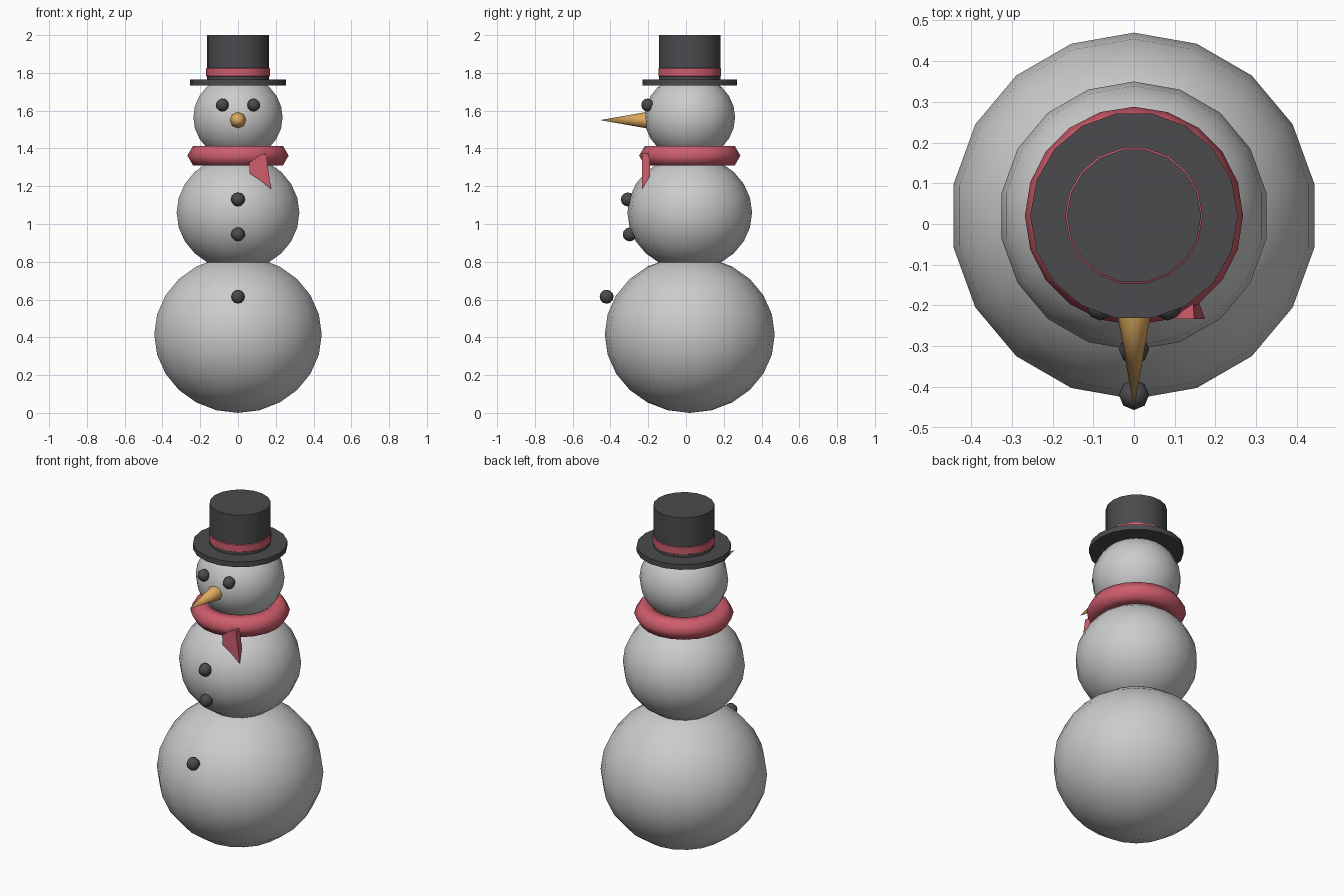
import bpy, bmesh, math
from mathutils import Matrix, Vector

if "Cube" in bpy.data.objects:
    bpy.data.objects.remove(bpy.data.objects["Cube"])

CY = 0.02  # body axis in y


def material(name, rgb):
    m = bpy.data.materials.new(name)
    m.diffuse_color = (*rgb, 1)
    m.use_nodes = True
    m.node_tree.nodes["Principled BSDF"].inputs["Base Color"].default_value = m.diffuse_color
    return m


black = material("charcoal", (0.07, 0.07, 0.075))
red = material("red_cloth", (0.62, 0.11, 0.15))
orange = material("carrot", (0.72, 0.40, 0.11))


def finish(name, bm, mat=None, angle=None):
    bmesh.ops.recalc_face_normals(bm, faces=bm.faces)
    me = bpy.data.meshes.new(name)
    bm.to_mesh(me)
    bm.free()
    ob = bpy.data.objects.new(name, me)
    bpy.context.collection.objects.link(ob)
    if mat:
        me.materials.append(mat)
    if angle:
        bpy.ops.object.select_all(action='DESELECT')
        ob.select_set(True)
        bpy.context.view_layer.objects.active = ob
        bpy.ops.object.shade_smooth_by_angle(angle=math.radians(angle))
    return ob


def ball(name, loc, r, rz, segs, rings, mat=None):
    bm = bmesh.new()
    bmesh.ops.create_uvsphere(bm, u_segments=segs, v_segments=rings, radius=1)
    bmesh.ops.transform(bm, verts=bm.verts,
                        matrix=Matrix.Translation(loc) @ Matrix.Diagonal((r, r, rz, 1)))
    return finish(name, bm, mat, 60)


def lathe(name, profile, segs, mat, closed=False, angle=40):
    """Revolve (radius, z) points around the body axis."""
    bm = bmesh.new()
    rings = []
    for r, z in profile:
        rings.append([bm.verts.new((r * math.cos(2 * math.pi * i / segs),
                                    CY + r * math.sin(2 * math.pi * i / segs), z))
                      for i in range(segs)])
    pairs = list(zip(rings, rings[1:]))
    if closed:
        pairs.append((rings[-1], rings[0]))
    else:
        bm.faces.new(rings[0])
        bm.faces.new(rings[-1])
    for a, b in pairs:
        for i in range(segs):
            j = (i + 1) % segs
            bm.faces.new((a[i], a[j], b[j], b[i]))
    return finish(name, bm, mat, angle)


# Snow balls, slightly squashed
ball("lower_body", (0, CY, 0.415), 0.45, 0.415, 18, 12)
ball("middle_body", (0, CY, 1.06), 0.33, 0.304, 18, 12)
ball("head", (0, CY, 1.565), 0.24, 0.225, 18, 12)

# Top hat: brim, crown and ribbon
lathe("hat_brim", [(0.255, 1.733), (0.255, 1.764)], 18, black)
lathe("hat_crown", [(0.165, 1.75), (0.165, 2.0)], 18, black)
lathe("hat_band", [(0.16, 1.778), (0.169, 1.784), (0.169, 1.823), (0.16, 1.83)], 18, red)

# Scarf ring with a six-sided section
scarf = [(0.208 + 0.06 * math.cos(k * math.pi / 3), 1.362 + 0.06 * math.sin(k * math.pi / 3))
         for k in range(6)]
lathe("scarf", scarf, 20, red, closed=True, angle=65)

# Hanging scarf end: flat front outline, smaller back outline
front = [(0.058, 1.325), (0.063, 1.267), (0.12, 1.23), (0.175, 1.185), (0.148, 1.373), (0.12, 1.368)]
back = [(0.07, 1.33), (0.07, 1.285), (0.12, 1.26), (0.158, 1.255), (0.145, 1.373), (0.12, 1.368)]
bm = bmesh.new()
fv = [bm.verts.new((x, -0.233, z)) for x, z in front]
bv = [bm.verts.new((x, -0.19, z)) for x, z in back]
bm.faces.new(fv)
bm.faces.new(bv[::-1])
for i in range(6):
    j = (i + 1) % 6
    bm.faces.new((fv[i], bv[i], bv[j], fv[j]))
finish("scarf_end", bm, red)

# Carrot nose pointing to -y
bm = bmesh.new()
bmesh.ops.create_cone(bm, cap_ends=True, segments=8, radius1=0.043, radius2=0, depth=0.245)
bmesh.ops.transform(bm, verts=bm.verts, matrix=Matrix.Translation((0, -0.3325, 1.55))
                    @ Matrix.Rotation(math.pi / 2, 4, 'X'))
finish("nose", bm, orange, 50)

# Coal eyes and buttons
for side, x in (("left", -0.083), ("right", 0.083)):
    ball("eye_" + side, (x, -0.203, 1.63), 0.034, 0.034, 8, 6, black)
for i, (y, z) in enumerate([(-0.308, 1.13), (-0.298, 0.945), (-0.42, 0.615)]):
    ball("button_%d" % (i + 1), (0, y, z), 0.037, 0.037, 8, 6, black)
